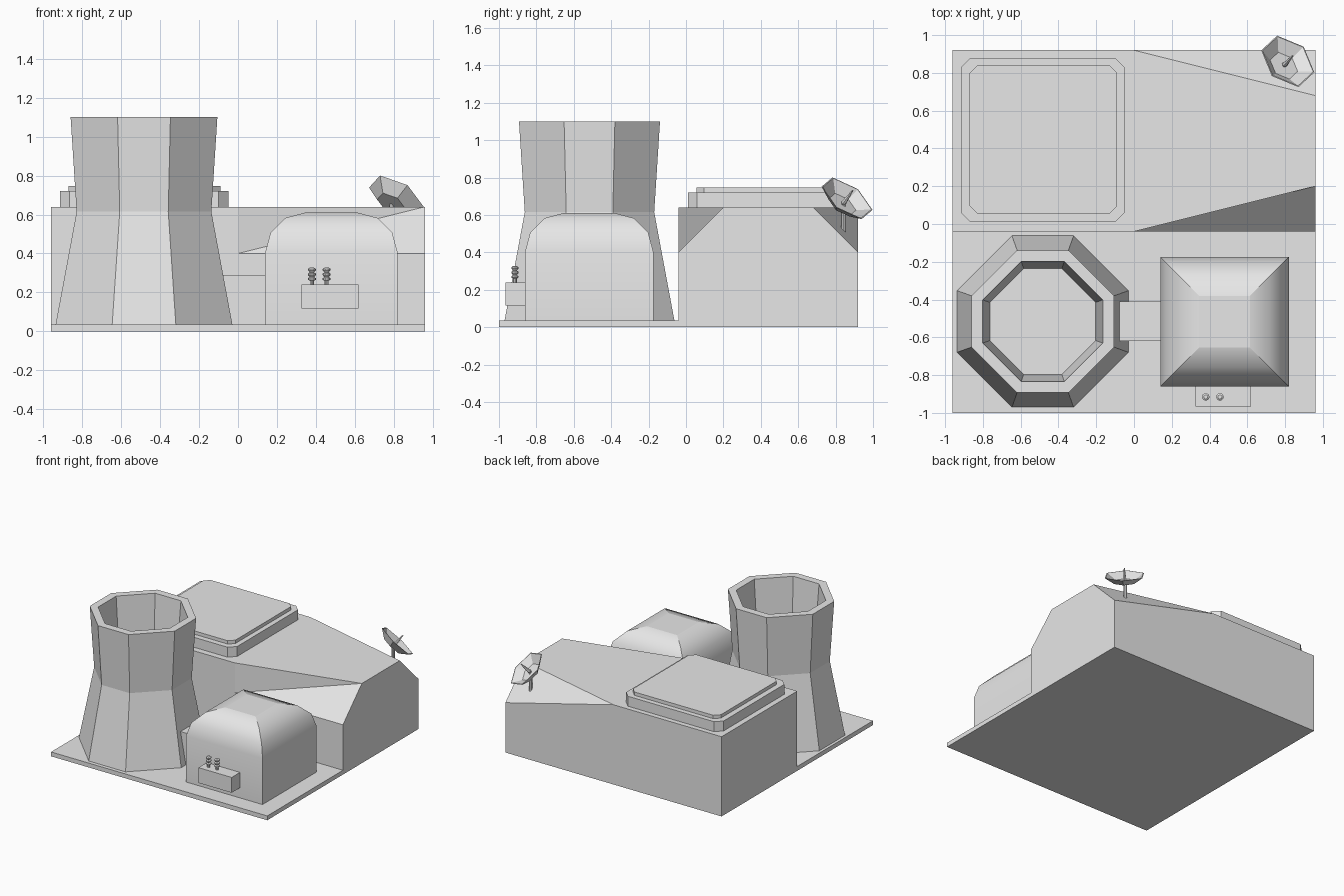
import bpy, bmesh, math
from mathutils import Vector

cube = bpy.data.objects.get("Cube")
if cube:
    bpy.data.objects.remove(cube, do_unlink=True)

grey = bpy.data.materials.new("plain grey")
grey.use_nodes = True
grey.diffuse_color = (0.8, 0.8, 0.8, 1)
grey.node_tree.nodes["Principled BSDF"].inputs["Base Color"].default_value = (0.8, 0.8, 0.8, 1)


def make(name, verts, faces):
    """Mesh object with outward normals and the shared material."""
    bm = bmesh.new()
    vs = [bm.verts.new(v) for v in verts]
    for f in faces:
        bm.faces.new([vs[i] for i in f])
    bmesh.ops.recalc_face_normals(bm, faces=bm.faces[:])
    mesh = bpy.data.meshes.new(name)
    bm.to_mesh(mesh)
    bm.free()
    mesh.materials.append(grey)
    obj = bpy.data.objects.new(name, mesh)
    bpy.context.scene.collection.objects.link(obj)
    return obj


def loft(name, rings):
    """Skin a stack of equal-length rings and cap both ends."""
    n, last = len(rings[0]), len(rings) - 1
    faces = [(r * n + i, r * n + (i + 1) % n, (r + 1) * n + (i + 1) % n, (r + 1) * n + i)
             for r in range(last) for i in range(n)]
    faces += [list(range(n))[::-1], list(range(last * n, last * n + n))]
    return make(name, [p for ring in rings for p in ring], faces)


def rect(x0, x1, y0, y1, z, cut=0):
    """Rectangular ring, with cut corners when cut is given."""
    if not cut:
        return [(x0, y0, z), (x1, y0, z), (x1, y1, z), (x0, y1, z)]
    return [(x0 + cut, y0, z), (x1 - cut, y0, z), (x1, y0 + cut, z), (x1, y1 - cut, z),
            (x1 - cut, y1, z), (x0 + cut, y1, z), (x0, y1 - cut, z), (x0, y0 + cut, z)]


def box(name, x0, x1, y0, y1, z0, z1, cut=0):
    return loft(name, [rect(x0, x1, y0, y1, z, cut) for z in (z0, z1)])


def lathe(name, origin, profile, sides, axis=Vector((0, 0, 1)), start=Vector((1, 0, 0))):
    """Turn (radius, height) pairs around an axis."""
    u = (start - axis * start.dot(axis)).normalized()
    v = axis.cross(u)
    turns = [2 * math.pi * i / sides for i in range(sides)]
    return loft(name, [[Vector(origin) + axis * h + (u * math.cos(a) + v * math.sin(a)) * r
                        for a in turns] for r, h in profile])


# Ground slab
box("ground_slab", -0.96, 0.96, -1.0, -0.04, 0, 0.035)

# Main hall: two cut corners on its left end
X, F, B, H, E = 0.96, -0.04, 0.92, 0.64, 0.4
hall = [(-X, F, 0), (X, F, 0), (X, B, 0), (-X, B, 0),
        (-X, F, H), (0, F, H), (0, F, E), (X, F, E),
        (X, 0.2, H), (X, 0.68, H), (X, B, E), (0, B, H), (-X, B, H)]
make("main_hall", hall, [(3, 2, 1, 0), (0, 1, 7, 6, 5, 4), (5, 6, 8), (6, 7, 8),
                         (1, 2, 10, 9, 8, 7), (9, 10, 11), (2, 3, 12, 11, 10),
                         (3, 0, 4, 12), (4, 5, 8, 9, 11, 12)])

# Stepped roof hatch
box("roof_hatch_base", -0.915, -0.05, 0.01, 0.88, 0.63, 0.72, 0.05)
box("roof_hatch_lid", -0.87, -0.09, 0.055, 0.84, 0.71, 0.747, 0.04)

# Hollow eight-sided cooling tower: up the outside, then down the inside
def tower_ring(half, z):
    return rect(-0.483 - half, -0.483 + half, -0.516 - half, -0.516 + half, z, half * 0.64)

loft("cooling_tower", [tower_ring(h, z) for h, z in
     ((0.455, 0.03), (0.346, 0.615), (0.377, 1.1), (0.318, 1.1), (0.28, 0.615))])

# Domed reactor house: straight walls, then a quarter-round roof
rings = [rect(0.14, 0.82, -0.86, -0.175, 0.03)]
for step in range(4):
    a = math.radians(30 * step)
    d = 0.205 * (1 - math.cos(a))
    rings.append(rect(0.14 + d, 0.82 - d, -0.86 + d, -0.175 - d, 0.405 + 0.205 * math.sin(a)))
house = loft("reactor_house", rings)
for p in house.data.polygons:
    p.use_smooth = True
for e in house.data.edges:
    a, b = (house.data.vertices[i].co for i in e.vertices)
    e.use_edge_sharp = abs(a.z - b.z) > 0.01 or max(a.z, b.z) > 0.6 or max(a.z, b.z) < 0.1

# Duct joining tower and house
box("duct", -0.15, 0.16, -0.62, -0.41, 0.03, 0.29)

# Transformer box with two ribbed insulators
box("transformer_box", 0.325, 0.62, -0.966, -0.85, 0.117, 0.24)
profile = [(0.011, 0.235), (0.011, 0.26)]
for i in range(3):
    z = 0.26 + 0.024 * i
    profile += [(0.02, z + 0.005), (0.02, z + 0.013), (0.011, z + 0.019)]
for side, x in (("right", 0.38), ("left", 0.455)):
    lathe("insulator_" + side, (x, -0.915, 0), profile, 10)

# Six-sided dish, its feed and its mast
centre = Vector((0.814, 0.861, 0.689))
aim = Vector((0.466, 0.521, 0.715)).normalized()
spoke = Vector((-0.054, 0.134, -0.059))
lathe("dish", centre, [(0.085, -0.053), (0.16, 0), (0.153, 0.001), (0.083, -0.044)], 6, aim, spoke)
lathe("dish_feed", centre, [(0.008, -0.05), (0.014, -0.03), (0.004, 0.058)], 6, aim, spoke)
lathe("dish_mast", (0.79, 0.842, 0), [(0.012, 0.49), (0.012, 0.655)], 8)
